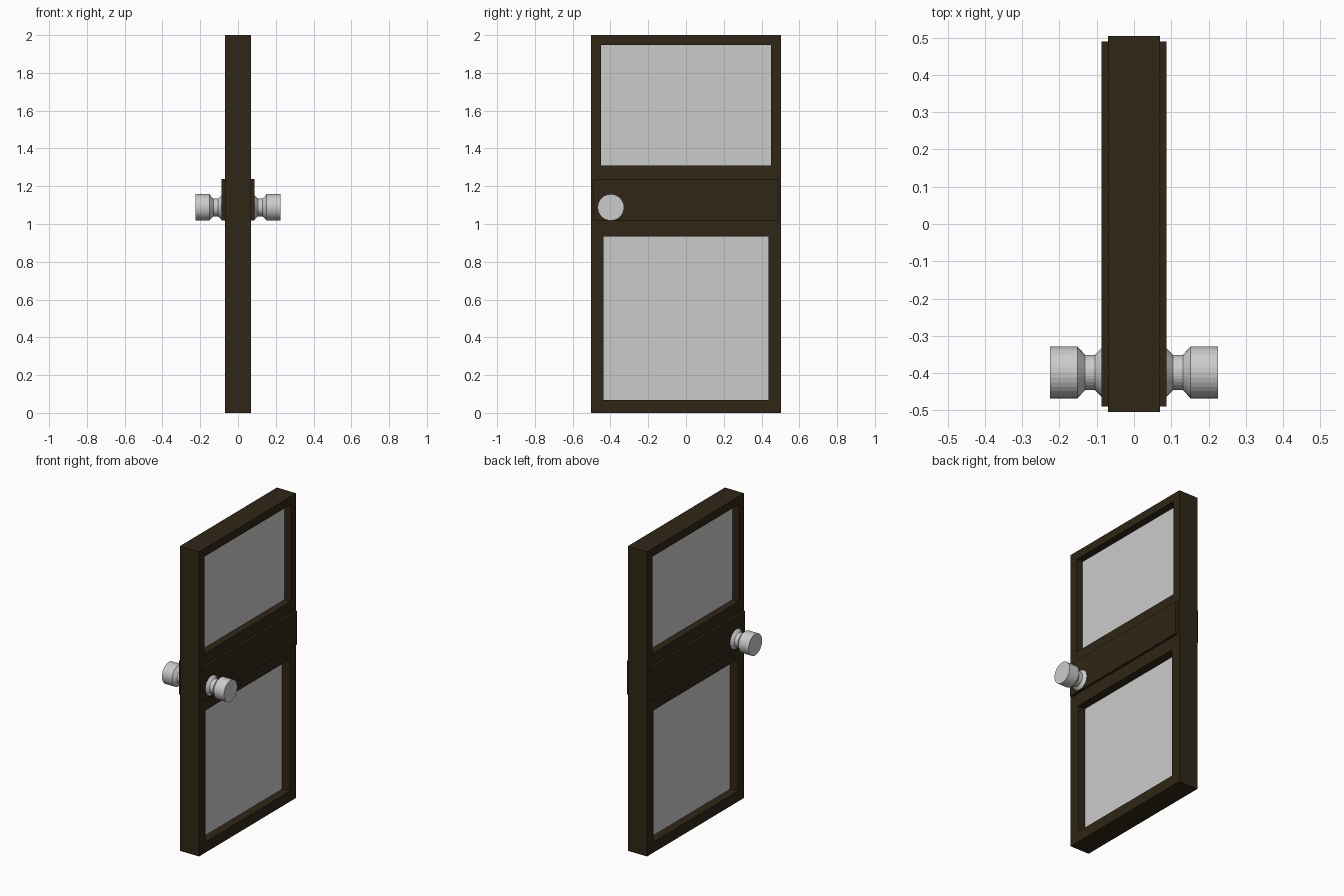
import bpy, bmesh, math

if "Cube" in bpy.data.objects:
    bpy.data.objects.remove(bpy.data.objects["Cube"])

wood = bpy.data.materials.new("dark_wood")
wood.diffuse_color = (0.03, 0.019, 0.008, 1)
wood.use_nodes = True
wood.node_tree.nodes["Principled BSDF"].inputs["Base Color"].default_value = wood.diffuse_color


def finish(name, bm, mat=None):
    bmesh.ops.remove_doubles(bm, verts=bm.verts, dist=1e-5)
    bmesh.ops.recalc_face_normals(bm, faces=bm.faces)
    me = bpy.data.meshes.new(name)
    bm.to_mesh(me)
    bm.free()
    ob = bpy.data.objects.new(name, me)
    bpy.context.collection.objects.link(ob)
    if mat:
        me.materials.append(mat)
    return ob


def box(name, x0, x1, y, z0, z1, mat=None):
    bm = bmesh.new()
    bmesh.ops.create_cube(bm, size=1)
    for v in bm.verts:
        v.co = (x1 if v.co.x > 0 else x0,
                y if v.co.y > 0 else -y,
                z1 if v.co.z > 0 else z0)
    return finish(name, bm, mat)


DEPTH, HALF_W, SEAM, TOP = 0.07, 0.504, 1.12, 2.0
# Openings: half width, bottom, top, pane half thickness
UPPER = (0.45, 1.31, 1.947, 0.023)
LOWER = (0.437, 0.069, 0.934, 0.015)

# Door frame: two framed sections joined at a shared seam
bm = bmesh.new()
for (hw, a, b, _), z0, z1, open_edge in ((LOWER, 0, SEAM, 2), (UPPER, SEAM, TOP, 0)):
    def ring(w, lo, hi, x):
        return [bm.verts.new((x, y, z)) for y, z in
                ((-w, lo), (w, lo), (w, hi), (-w, hi))]
    of, ob_ = ring(HALF_W, z0, z1, DEPTH), ring(HALF_W, z0, z1, -DEPTH)
    nf, nb = ring(hw, a, b, DEPTH), ring(hw, a, b, -DEPTH)
    for i in range(4):
        j = (i + 1) % 4
        bm.faces.new((of[i], of[j], nf[j], nf[i]))
        bm.faces.new((ob_[i], ob_[j], nb[j], nb[i]))
        bm.faces.new((nf[i], nf[j], nb[j], nb[i]))
        if i != open_edge:
            bm.faces.new((of[i], of[j], ob_[j], ob_[i]))
finish("door_frame", bm, wood)

# Recessed window panes
for name, (hw, a, b, t) in (("upper_pane", UPPER), ("lower_pane", LOWER)):
    box(name, -t, t, hw, a, b)

# Raised lock plates and turned knobs, one on each side
KNOB = [(0.087, 0), (0.087, 0.065), (0.105, 0.047), (0.131, 0.047),
        (0.152, 0.07), (0.225, 0.07), (0.225, 0)]
SIDES = 32
for side, s in (("right", 1), ("left", -1)):
    box(side + "_lock_plate", *sorted((s * DEPTH, s * 0.087)), 0.49, 1.018, 1.237, wood)
    bm = bmesh.new()
    rings = [[bm.verts.new((s * x, -0.398 + r * math.cos(k * math.tau / SIDES),
                            1.088 + r * math.sin(k * math.tau / SIDES)))
              for k in range(SIDES)] for x, r in KNOB[1:-1]]
    for p, q in zip(rings, rings[1:]):
        for k in range(SIDES):
            n = (k + 1) % SIDES
            bm.faces.new((p[k], p[n], q[n], q[k]))
    bm.faces.new(rings[0])
    bm.faces.new(rings[-1])
    finish(side + "_knob", bm)
